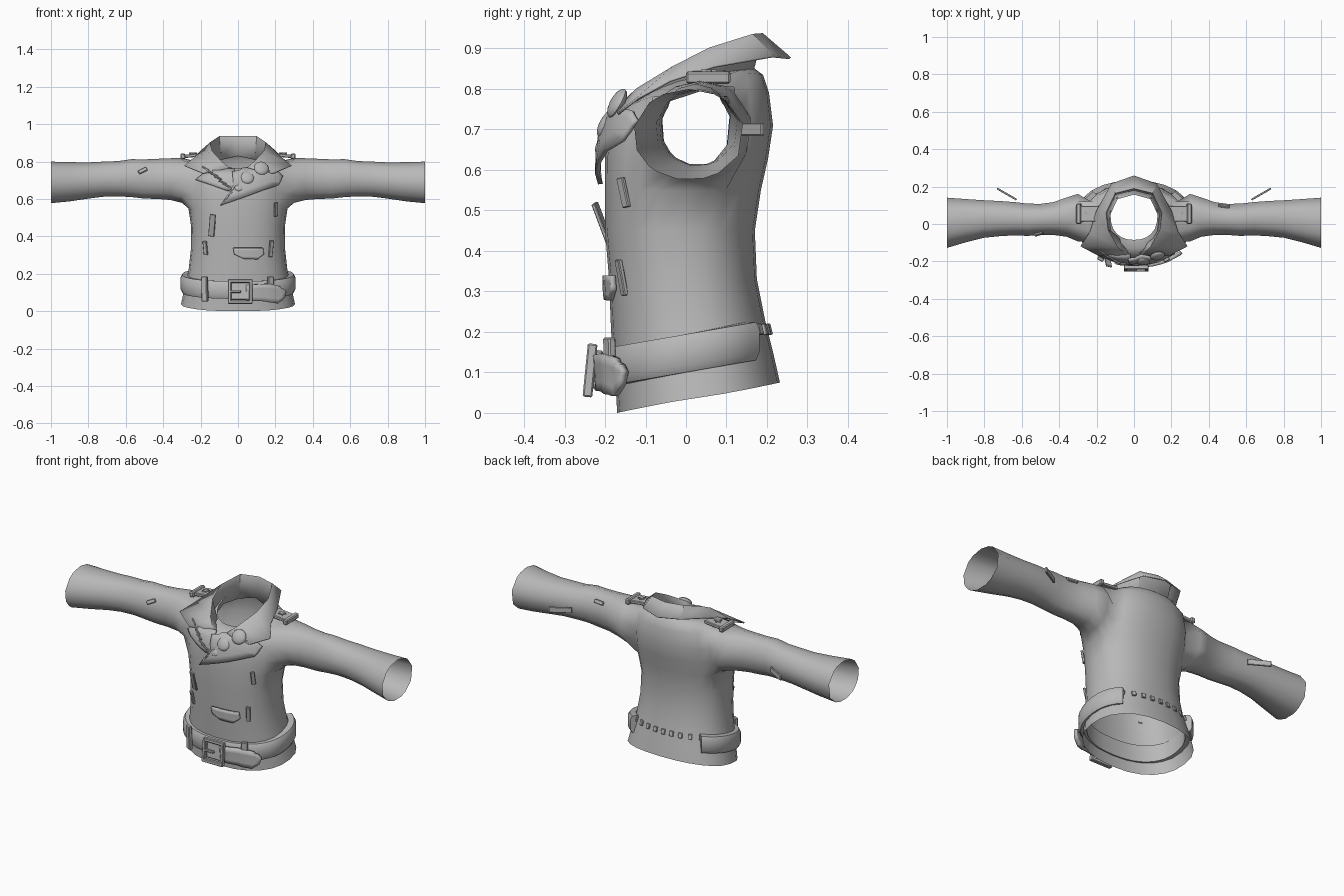
import bpy, bmesh, math
from mathutils import Vector, Matrix, Euler
from mathutils.bvhtree import BVHTree

if "Cube" in bpy.data.objects:
    bpy.data.objects.remove(bpy.data.objects["Cube"])

GREY = bpy.data.materials.new("grey cloth")
GREY.diffuse_color = (0.48, 0.48, 0.48, 1)
GREY.use_nodes = True
GREY.node_tree.nodes["Principled BSDF"].inputs["Base Color"].default_value = GREY.diffuse_color


def finish(name, bm, solid=0.0, angle=40):
    bmesh.ops.recalc_face_normals(bm, faces=bm.faces[:])
    me = bpy.data.meshes.new(name)
    bm.to_mesh(me)
    me.materials.append(GREY)
    ob = bpy.data.objects.new(name, me)
    bpy.context.collection.objects.link(ob)
    if solid:
        m = ob.modifiers.new("thickness", 'SOLIDIFY')
        m.thickness, m.offset = solid, 0
    bpy.ops.object.select_all(action='DESELECT')
    ob.select_set(True)
    bpy.context.view_layer.objects.active = ob
    bpy.ops.object.shade_smooth_by_angle(angle=math.radians(angle))
    return ob


def spow(v, e):
    return math.copysign(abs(v) ** e, v)


# Jacket shell: torso rings (z front, z back, side lift, half width, y front, y back)
N = 24
RINGS = [(0, .075, 0, .305, -.17, .232), (.09, .15, 0, .287, -.175, .215),
         (.2, .23, 0, .265, -.185, .195), (.33, .33, 0, .252, -.19, .175),
         (.45, .45, 0, .25, -.2, .17), (.55, .55, 0, .265, -.2, .185),
         (.63, .63, 0, .272, -.2, .203), (.70, .71, 0, .268, -.19, .215),
         (.745, .79, .035, .25, -.165, .205), (.765, .835, .03, .19, -.13, .19),
         (.765, .85, .02, .125, -.085, .17)]
bm = bmesh.new()
grid = []
for zf, zb, lift, w, yf, yb in RINGS:
    row = []
    for i in range(N):
        c, s = math.cos(math.tau * i / N), math.sin(math.tau * i / N)
        row.append(bm.verts.new((w * spow(c, .87), (yf + yb) / 2 + (yb - yf) / 2 * spow(s, .87),
                                 (zf + zb) / 2 + (zb - zf) / 2 * s + lift * c * c)))
    grid.append(row)
armhole = {22, 23, 0, 1, 10, 11, 12, 13}
for r in range(len(RINGS) - 1):
    for i in range(N):
        if 5 <= r <= 7 and i in armhole:
            continue
        j = (i + 1) % N
        bm.faces.new((grid[r][i], grid[r][j], grid[r + 1][j], grid[r + 1][i]))

# Sleeves grown out of the armholes (x, y min, y max, z min, z max)
SLEEVE = [(.30, -.095, .165, .577, .82), (.36, -.07, .145, .592, .818),
          (.43, -.06, .12, .598, .815), (.5, -.06, .11, .60, .812),
          (.57, -.065, .112, .608, .813), (.64, -.062, .12, .612, .803),
          (.72, -.067, .126, .61, .80), (.8, -.075, .13, .60, .796),
          (.9, -.10, .137, .585, .797), (1.0, -.13, .145, .575, .80)]
for side, mid in ((1, 0), (-1, 12)):
    cols = [(mid + k) % N for k in (-2, -1, 0, 1, 2)]
    rim = [grid[r][i] for r in (5, 8) for i in cols]
    rim += [grid[r][i] for r in (6, 7) for i in (cols[0], cols[-1])]

    def ang(v):
        return math.atan2((v.co.z - .68) / .12, (v.co.y - .02) / .115)
    rim.sort(key=ang)
    angles = [ang(v) for v in rim]
    prev = rim
    for x, y0, y1, z0, z1 in SLEEVE:
        ring = [bm.verts.new((side * x, (y0 + y1) / 2 + (y1 - y0) / 2 * math.cos(a),
                              (z0 + z1) / 2 + (z1 - z0) / 2 * math.sin(a))) for a in angles]
        for k in range(len(ring)):
            m = (k + 1) % len(ring)
            bm.faces.new((prev[k], prev[m], ring[m], ring[k]))
        prev = ring
finish("jacket_shell", bm, angle=60)
TREE = BVHTree.FromBMesh(bm)


def surface(x, z, back=False):
    """Point and outward normal of the shell seen from the front or back."""
    d = Vector((0, -1 if back else 1, 0))
    p, n, _, _ = TREE.ray_cast(Vector((x, -2 * d.y, z)), d)
    if p is None:
        return Vector((x, -.1 * d.y, z)), -d
    return p, (-n if n.dot(d) > 0 else n)


def patch(name, outline, lift, thick):
    """Cloth piece drawn in x, z and laid over the front."""
    b = bmesh.new()
    b.faces.new([b.verts.new((x, 0, z)) for x, z in outline])
    bmesh.ops.triangulate(b, faces=b.faces[:])
    bmesh.ops.subdivide_edges(b, edges=b.edges[:], cuts=3, use_grid_fill=True)
    for v in b.verts:
        p, n = surface(v.co.x, v.co.z)
        v.co = p + n * lift
    return finish(name, b, thick)


def box(name, mat, size):
    b = bmesh.new()
    bmesh.ops.create_cube(b, size=1)
    bmesh.ops.scale(b, vec=size, verts=b.verts[:])
    bmesh.ops.bevel(b, geom=b.edges[:], offset=min(size) * .2, segments=1, affect='EDGES')
    bmesh.ops.transform(b, matrix=mat, verts=b.verts[:])
    return finish(name, b, angle=30)


def tag(name, x, z, size, turn=0, tilt=0, lift=.005, back=False):
    """Small plate sitting on the shell, turned in its plane and tilted off it."""
    p, n = surface(x, z, back)
    rot = n.to_track_quat('Z', 'Y').to_matrix().to_4x4()
    rot = rot @ Matrix.Rotation(math.radians(turn), 4, 'Z') @ Matrix.Rotation(math.radians(tilt), 4, 'X')
    return box(name, Matrix.Translation(p + n * lift) @ rot, size)


# Collar: inner neck, fold and outer edge from the back centre to the front
HALF = [((0, .16, .83), (0, .19, .935), (0, .257, .876)),
        ((.09, .135, .81), (.10, .165, .933), (.12, .215, .88)),
        ((.13, .05, .80), (.15, .06, .90), (.20, .07, .855)),
        ((.12, -.04, .77), (.14, -.03, .855), (.235, -.04, .82)),
        ((.06, -.09, .75), (.09, -.12, .80), (.285, -.118, .778)),
        ((.02, -.13, .74), (.04, -.168, .757), (.19, -.168, .738))]
b = bmesh.new()
cols = [[b.verts.new((-x, y, z)) for x, y, z in c] for c in HALF[:0:-1]]
cols += [[b.verts.new(p) for p in c] for c in HALF]
for c0, c1 in zip(cols, cols[1:]):
    for k in (0, 1):
        b.faces.new((c0[k], c1[k], c1[k + 1], c0[k + 1]))
finish("collar", b, .006, 35)

# Lapels, with ribs on one and round badges on the other
patch("left_lapel", [(-.02, .75), (-.16, .745), (-.215, .70), (-.05, .64), (-.01, .67)], .014, .01)
patch("right_lapel", [(-.03, .735), (.04, .75), (.2, .74), (.225, .715), (.2, .67), (-.09, .565), (-.02, .645)],
      .02, .012)
for k in range(6):
    tag("lapel_rib", -.165 + .021 * k, .755 - .017 * k, (.045, .008, .01), -25, lift=.022)
for x, y, z, r in ((.125, -.17, .765, .04), (.05, -.198, .715, .037),
                   (.12, -.183, .71, .026), (.005, -.21, .665, .025)):
    b = bmesh.new()
    bmesh.ops.create_uvsphere(b, u_segments=16, v_segments=8, radius=r)
    q = Vector((x * 1.5, -.8, .45)).to_track_quat('Z', 'Y').to_matrix().to_4x4()
    bmesh.ops.transform(b, matrix=Matrix.Translation((x, y, z)) @ q @ Matrix.Diagonal((1, 1, .4, 1)),
                        verts=b.verts[:])
    finish("badge", b)

# Pocket flap and zip pulls
patch("pocket_flap", [(-.025, .34), (.13, .34), (.135, .305), (.10, .278), (.03, .28), (-.02, .305)], .01, .014)
tag("long_zip_pull", -.132, .46, (.032, .125, .01), -10, 18, .025)
tag("pocket_zip_pull", -.17, .338, (.022, .075, .012), 0, 8, .01)
tag("pocket_zip_pull", .172, .335, (.022, .09, .012), 0, 8, .01)
tag("chest_zip_pull", .197, .545, (.022, .075, .012), 8, 5, .008)
tag("sleeve_front_pull", -.51, .75, (.05, .02, .012), 28)
tag("sleeve_back_pull", .48, .77, (.06, .02, .012), 0, back=True)
for s in (1, -1):
    box("sleeve_back_strip", Matrix.Translation((s * .68, .16, .70)) @ Matrix.Rotation(s * .52, 4, 'Z'),
        (.12, .01, .03))

# Epaulettes with star studs
for s in (1, -1):
    box("epaulette", Matrix.Translation((s * .245, .055, .832)) @ Matrix.Rotation(s * .1, 4, 'Y'),
        (.125, .085, .018))
    box("epaulette_loop", Matrix.Translation((s * .295, .055, .828)) @ Matrix.Rotation(s * .1, 4, 'Y'),
        (.026, .11, .03))
    b = bmesh.new()
    f = b.faces.new([b.verts.new((s * .24 + (.022, .01)[k % 2] * math.sin(k * math.pi / 5),
                                  .055 + (.022, .01)[k % 2] * math.cos(k * math.pi / 5), .838))
                     for k in range(10)])
    ext = bmesh.ops.extrude_face_region(b, geom=[f])
    bmesh.ops.translate(b, vec=(0, 0, .01), verts=[v for v in ext['geom'] if isinstance(v, bmesh.types.BMVert)])
    finish("star_stud", b, angle=20)

# Belt: band around front and sides, rising to the back where it ends
b = bmesh.new()
sections = []
for k in range(33):
    a = math.radians(-226 + 272 * k / 32)
    c, s = spow(math.cos(a), .87), spow(math.sin(a), .87)
    y = .015 + .215 * s
    zc, h = .115 + .17 * (y + .19), .047
    sec = []
    for off, dz in ((-.035, -h), (-.004, -h), (.006, -h * .6), (.006, h * .6), (-.004, h), (-.035, h)):
        sec.append(b.verts.new(((.302 + off) * c, .015 + (.215 + off) * s, zc + dz)))
    sections.append(sec)
for s0, s1 in zip(sections, sections[1:]):
    for k in range(6):
        b.faces.new((s0[k], s1[k], s1[(k + 1) % 6], s0[(k + 1) % 6]))
b.faces.new(sections[0])
b.faces.new(sections[-1])
finish("belt", b, angle=35)
patch("belt_tongue", [(.04, .145), (.14, .15), (.2, .135), (.222, .10), (.215, .06), (.19, .042),
                      (.13, .055), (.04, .06)], .045, .02)

# Buckle frame, prong and backing
tip = Matrix.Translation((.012, -.237, .105)) @ Euler((-.1, 0, 0)).to_matrix().to_4x4()
for s in (1, -1):
    box("buckle_side", tip @ Matrix.Translation((s * .057, 0, 0)), (.018, .024, .132))
    box("buckle_bar", tip @ Matrix.Translation((0, 0, s * .057)), (.11, .024, .018))
box("buckle_prong", tip @ Matrix.Translation((-.025, -.004, 0)), (.06, .016, .012))
box("buckle_backing", tip @ Matrix.Translation((0, .018, .004)), (.1, .02, .095))

# Belt loops in front and stitched slots across the back
for x in (-.16, .155):
    tag("belt_loop", x, .12, (.035, .135, .02), 0, 0, .038)
for k in range(9):
    x = -.2 + .05 * k
    tag("back_slot", x, .205, (.022, .028, .01), back=True)
